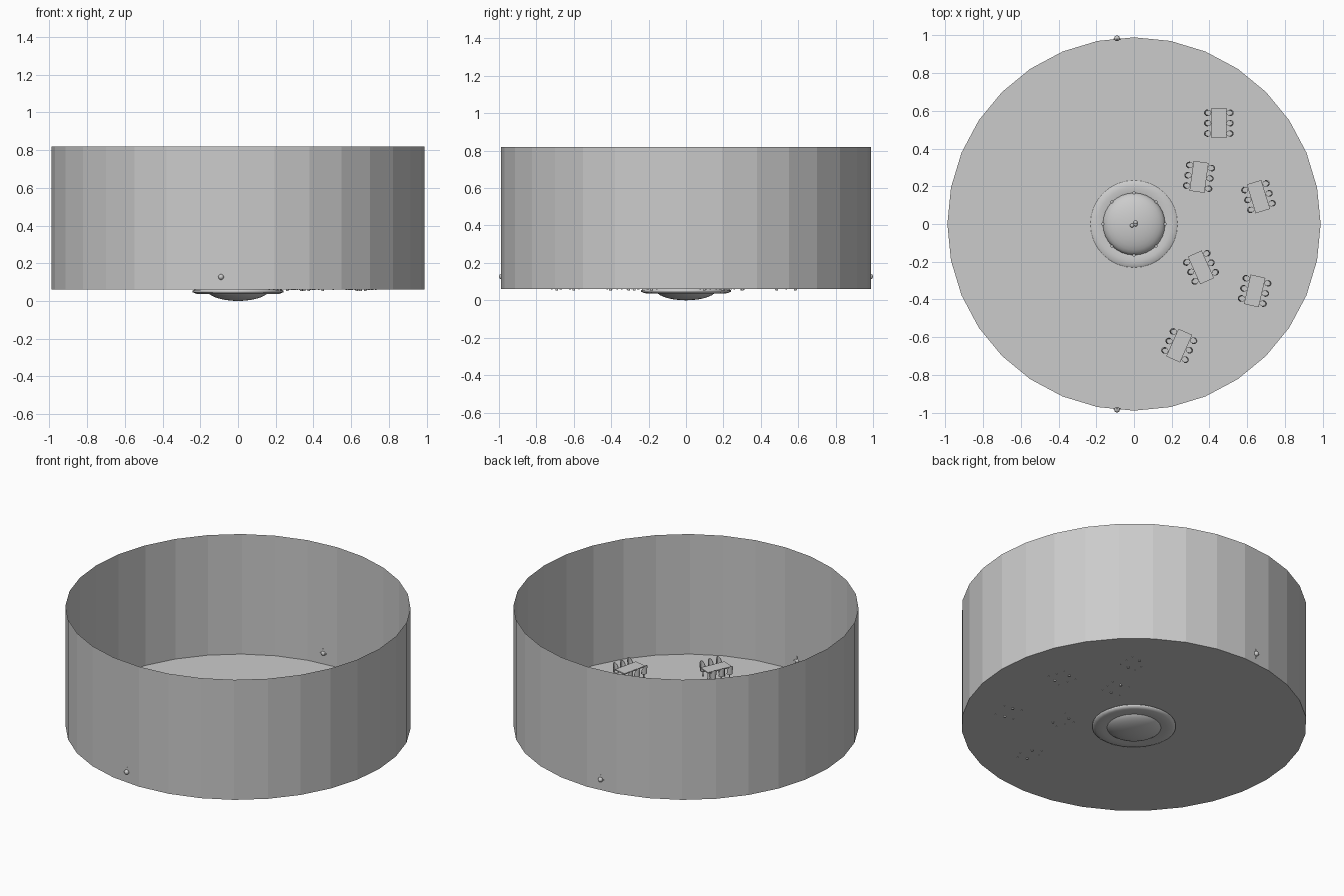
import bpy, bmesh, math
from mathutils import Matrix, Vector

if "Cube" in bpy.data.objects:
    bpy.data.objects.remove(bpy.data.objects["Cube"])

FLOOR = 0.06
R = 0.99


def finish(name, bm, smooth=False):
    me = bpy.data.meshes.new(name)
    bm.to_mesh(me)
    bm.free()
    ob = bpy.data.objects.new(name, me)
    bpy.context.collection.objects.link(ob)
    for p in me.polygons:
        p.use_smooth = smooth
    return ob


def box(bm, loc, size):
    m = Matrix.Translation(loc) @ Matrix.Diagonal((*size, 1))
    bmesh.ops.create_cube(bm, size=1, matrix=m)


def cyl(bm, loc, r, h, seg=12):
    bmesh.ops.create_cone(bm, cap_ends=True, segments=seg, radius1=r, radius2=r,
                          depth=h, matrix=Matrix.Translation(loc))


def ball(bm, loc, size, u=12, v=8):
    m = Matrix.Translation(loc) @ Matrix.Diagonal((*size, 1))
    bmesh.ops.create_uvsphere(bm, u_segments=u, v_segments=v, radius=1, matrix=m)


def lathe(name, profile, seg=32):
    bm = bmesh.new()
    vs = [bm.verts.new((r, 0, z)) for r, z in profile]
    es = [bm.edges.new((a, b)) for a, b in zip(vs, vs[1:])]
    bmesh.ops.spin(bm, geom=vs + es, cent=(0, 0, 0), axis=(0, 0, 1),
                   angle=math.tau, steps=seg, use_duplicate=False)
    bmesh.ops.remove_doubles(bm, verts=bm.verts, dist=1e-5)
    bmesh.ops.recalc_face_normals(bm, faces=bm.faces)
    return finish(name, bm, True)


# Round floor and open, thin wall
bm = bmesh.new()
bmesh.ops.create_circle(bm, cap_ends=True, segments=32, radius=R,
                        matrix=Matrix.Translation((0, 0, FLOOR)))
finish("floor", bm)
bm = bmesh.new()
bmesh.ops.create_cone(bm, cap_ends=False, segments=32, radius1=R, radius2=R, depth=0.76,
                      matrix=Matrix.Translation((0, 0, FLOOR + 0.38)))
finish("round_wall", bm)

# Central feature: rounded rim, flattened dome, studs and finial
lathe("dome_rim", [(0.15, 0.04), (0.185, 0.036), (0.22, 0.038), (0.24, 0.046), (0.24, 0.054),
                   (0.225, 0.064), (0.195, 0.069), (0.165, 0.063)])
bm = bmesh.new()
ball(bm, (0, 0, 0.06), (0.165, 0.165, 0.06), 32, 16)
finish("central_dome", bm, True)
bm = bmesh.new()
for i in range(8):
    a = math.tau * i / 8
    cyl(bm, (0.166 * math.cos(a), 0.166 * math.sin(a), 0.07), 0.008, 0.02, 8)
finish("rim_studs", bm)
bm = bmesh.new()
for x, y in ((0.008, 0.008), (-0.01, -0.008), (0.008, -0.002)):
    ball(bm, (x, y, 0.125), (0.011, 0.011, 0.011))
finish("dome_finial", bm, True)


# Dining table on two pedestals
def table_mesh():
    bm = bmesh.new()
    box(bm, (0, 0, 0.068), (0.08, 0.16, 0.007))
    for y in (-0.05, 0.05):
        cyl(bm, (0, y, 0.03), 0.007, 0.07)
    return bm


# Six round chairs with curved backs, three on each side
def chairs_mesh():
    bm = bmesh.new()
    for s in (-1, 1):
        for y in (-0.055, 0, 0.055):
            cx = s * 0.056
            cyl(bm, (cx, y, 0.04), 0.016, 0.006)
            cyl(bm, (cx, y, 0.019), 0.004, 0.038, 8)
            rows = []
            for i in range(9):
                a = math.radians(-85 + 170 * i / 8)
                p = [(r, z) for r, z in ((0.016, 0.04), (0.021, 0.04),
                                         (0.023, 0.095), (0.018, 0.095))]
                # The back arches down towards its sides
                k = 1 - 0.55 * abs(i - 4) ** 2 / 16
                rows.append([bm.verts.new((cx + s * r * math.cos(a), y + r * math.sin(a) * 0.8,
                                           0.04 + (z - 0.04) * k)) for r, z in p])
            for a, b in zip(rows, rows[1:]):
                for j in range(4):
                    bm.faces.new((a[j], a[(j + 1) % 4], b[(j + 1) % 4], b[j]))
            bm.faces.new(rows[0])
            bm.faces.new(rows[-1])
    bmesh.ops.recalc_face_normals(bm, faces=bm.faces)
    return bm


layout = [(0.45, 0.535, 0), (0.345, 0.25, -8), (0.66, 0.145, 17),
          (0.355, -0.23, 24), (0.64, -0.355, -13), (0.24, -0.645, -24)]
for n, (x, y, deg) in enumerate(layout, 1):
    for part, make in (("table", table_mesh), ("chairs", chairs_mesh)):
        ob = finish(f"{part}_{n}", make())
        ob.location = (x, y, FLOOR - 0.002)
        ob.rotation_euler.z = math.radians(deg)

# Small wall fittings on opposite sides: knob, bracket and top strip
for name, s in (("back", 1), ("front", -1)):
    bm = bmesh.new()
    ball(bm, (-0.09, s * 0.985, 0.127), (0.015, 0.015, 0.015))
    finish(f"{name}_wall_knob", bm, True)
    bm = bmesh.new()
    box(bm, (-0.09, s * 0.98, 0.127), (0.04, 0.006, 0.006))
    box(bm, (-0.09, s * 0.98, 0.127), (0.006, 0.006, 0.06))
    finish(f"{name}_wall_bracket", bm)
